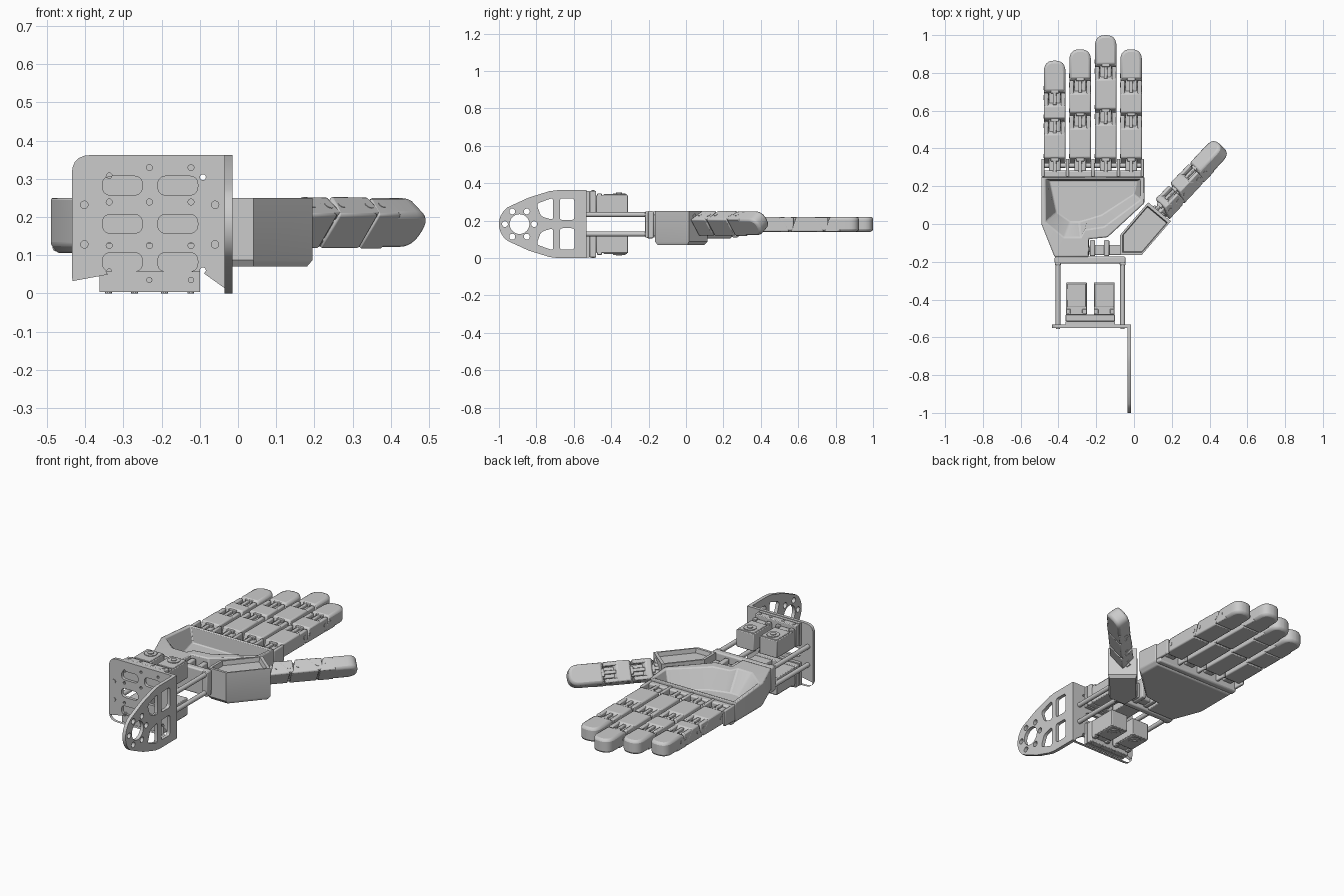
import bpy, bmesh
from math import sin, cos, pi, radians
from mathutils import Matrix, Vector

if "Cube" in bpy.data.objects:
    bpy.data.objects.remove(bpy.data.objects["Cube"])

T = Matrix.Translation
ID = Matrix.Identity(4)
# local (x, y, z) -> world (z, x, y): draws a side profile in y/z, extruded along x
SIDE = Matrix(((0, 0, 1, 0), (1, 0, 0, 0), (0, 1, 0, 0), (0, 0, 0, 1)))
# local (x, y) -> world (x, z): draws a front profile
FRONT = Matrix.Rotation(pi / 2, 4, 'X')
BACK = Matrix.Rotation(-pi / 2, 4, 'X')


def finish(o, M, bevel=0):
    o.matrix_world = M
    if bevel:
        m = o.modifiers.new("edge", 'BEVEL')
        m.width, m.segments, m.limit_method = bevel, 2, 'ANGLE'
    bpy.ops.object.select_all(action='DESELECT')
    o.select_set(True)
    bpy.context.view_layer.objects.active = o
    bpy.ops.object.shade_smooth_by_angle(angle=radians(35))
    return o


def loft(name, loops, M=ID, bevel=0):
    bm = bmesh.new()
    rings = [[bm.verts.new(p) for p in lp] for lp in loops]
    n = len(rings[0])
    for a, b in zip(rings, rings[1:]):
        for i in range(n):
            bm.faces.new((a[i], a[(i + 1) % n], b[(i + 1) % n], b[i]))
    bm.faces.new(rings[0][::-1])
    bm.faces.new(rings[-1])
    bmesh.ops.recalc_face_normals(bm, faces=bm.faces)
    me = bpy.data.meshes.new(name)
    bm.to_mesh(me)
    bm.free()
    o = bpy.data.objects.new(name, me)
    bpy.context.collection.objects.link(o)
    return finish(o, M, bevel)


def prism(name, pts, z0, z1, M=ID, bevel=0):
    return loft(name, [[(x, y, z) for x, y in pts] for z in (z0, z1)], M, bevel)


def rect(x0, x1, y0, y1):
    return [(x0, y0), (x1, y0), (x1, y1), (x0, y1)]


def box(name, x0, x1, y0, y1, z0, z1, M=ID, bevel=0):
    return prism(name, rect(x0, x1, y0, y1), z0, z1, M, bevel)


def circle(x, y, r, n=16):
    return [(x + r * cos(2 * pi * i / n), y + r * sin(2 * pi * i / n)) for i in range(n)]


def rounded(pts, r, n=5):
    # replace each corner by a quadratic arc; r may be one value or one per corner
    out = []
    for i, p in enumerate(pts):
        ri = r[i] if isinstance(r, (list, tuple)) else r
        p, a, b = Vector(p), Vector(pts[i - 1]), Vector(pts[(i + 1) % len(pts)])
        if not ri:
            out.append(tuple(p))
            continue
        s, e = p + (a - p).normalized() * ri, p + (b - p).normalized() * ri
        for k in range(n + 1):
            t = k / n
            out.append(tuple(s * (1 - t) ** 2 + p * 2 * t * (1 - t) + e * t * t))
    return out


def pierced(name, outlines, thick, M):
    # flat plate with holes: first outline is the edge, the others are openings
    cu = bpy.data.curves.new(name, 'CURVE')
    cu.dimensions, cu.fill_mode, cu.extrude = '2D', 'BOTH', thick / 2
    for pts in outlines:
        s = cu.splines.new('POLY')
        s.points.add(len(pts) - 1)
        for q, (x, y) in zip(s.points, pts):
            q.co = (x, y, 0, 1)
        s.use_cyclic_u = True
    o = bpy.data.objects.new(name, cu)
    bpy.context.collection.objects.link(o)
    o.matrix_world = M
    bpy.ops.object.select_all(action='DESELECT')
    o.select_set(True)
    bpy.context.view_layer.objects.active = o
    bpy.ops.object.convert(target='MESH')
    return finish(bpy.context.object, M)


# front mounting plate with slots and screw holes
plate = [rounded(rect(-.435, -.016, 0, .362), [.05, 0, 0, .05])]
for z in (.082, .182, .282):
    for x0, x1 in ((-.355, -.25), (-.21, -.105)):
        plate.append(rounded(rect(x0, x1, z - .025, z + .025), .024))
for s in (1, -1):
    for x, dz in ((-.232, .147), (-.123, .147), (-.232, .057), (-.337, .057), (-.123, .057),
                  (-.337, .125), (-.092, .122)):
        plate.append(circle(x, .182 + s * dz, .008, 10))
pierced("mount_plate", plate, .018, T((0, -.542, 0)) @ FRONT)

# side flange: rounded arm end with a ring of holes and four windows
c, zc = -.89, .181
arc = [(c + .11 * cos(a), zc + .11 * sin(a)) for a in [radians(125 + 110 * i / 14) for i in range(15)]]
shoulder = [(-.533, .362), (-.69, .362), (-.73, .357), (-.84, .323), (-.91, .291)]
flange = [shoulder + arc + [(y, .362 - z) for y, z in shoulder[::-1]]]
flange.append(circle(c, zc, .053, 24))
for i in range(6):
    flange.append(circle(c + .078 * cos(i * pi / 3), zc + .078 * sin(i * pi / 3), .016, 12))
for s in (1, -1):
    mir = lambda pts: [(y, zc + s * (z - zc)) for y, z in pts]
    flange.append(rounded(mir(rect(-.675, -.597, .203, .318)), .015, 3))
    flange.append(rounded(mir([(-.775, .222), (-.71, .203), (-.71, .322), (-.80, .29)]), .018, 3))
pierced("side_flange", flange, .02, T((-.025, 0, 0)) @ SIDE)

# four rods with screw heads, plus the wrist plate
for x in (-.402, -.06):
    for z in (.128, .232):
        prism("rod", circle(x, -z, .013), -.54, -.19, BACK)
        prism("rod_screw", circle(x, -z, .011, 12), -.556, -.54, BACK)
    box("wrist_lug", x - .016, x + .016, -.218, -.2, .108, .248, ID, .004)
box("wrist_plate", -.42, -.045, -.21, -.172, .105, .25, ID, .008)

# motors above and below, mirrored about the plate's middle height
for s in (1, -1):
    M = T((0, 0, .181)) @ Matrix.Diagonal((1, 1, s, 1))
    box("motor_mount", -.362, -.1, -.535, -.515, .05, .178, M)
    box("motor_mount_foot", -.362, -.1, -.515, -.48, .055, .178, M, .004)
    for x in (-.305, -.158):
        box("motor", x - .055, x + .055, -.48, -.31, .056, .155, M, .004)
        box("motor_lid", x - .05, x + .05, -.44, -.315, .15, .16, M, .003)
        prism("motor_hub", circle(x, -.357, .034, 20), .155, .164, M)
        prism("motor_shaft", circle(x, -.357, .016, 12), .16, .168, M)
        for d in (-.043, .043):
            box("motor_tab", x + d - .012, x + d + .012, -.475, -.45, .15, .164, M, .003)
            prism("mount_screw", circle(x + d * .8, -.497, .009, 10), .17, .181, M)

# palm tray: chamfered underside, raised rim, sunken floor
rim = [(-.42, -.175), (-.24, -.175), (-.24, -.08), (-.14, -.07), (.055, .11), (.055, .25), (-.49, .25), (-.49, 0)]
inner = [(-.37, -.07), (-.28, -.07), (-.26, -.03), (-.16, -.015), (.035, .13), (.035, .237), (-.468, .237), (-.468, .01)]
floor = [(-.34, .01), (-.29, .01), (-.25, .02), (-.17, .045), (.0, .155), (.02, .23), (-.45, .23), (-.41, .06)]
under = [(-.22 + (x + .22) * .93, .05 + (y - .05) * .96) for x, y in rim]
top = lambda y: .25 - max(0, y) * .08
loft("palm", [[(x, y, .105) for x, y in under], [(x, y, .128) for x, y in rim],
              [(x, y, top(y)) for x, y in rim], [(x, y, top(y)) for x, y in inner],
              [(x, y, .14) for x, y in floor]], ID, .006)

# knuckle bar and the lugs between the fingers
box("knuckle_bar", -.485, .05, .245, .282, .11, .215, ID, .008)
for x in (-.4815, -.3525, -.2175, -.0825, .0455):
    box("knuckle_lug", x - .0085, x + .0085, .25, .345, .13, .22, ID, .005)

# thumb base: angled housing with recessed top, and its hinge to the wrist
tb = [(-.075, -.165), (.04, -.165), (.195, .015), (.075, .115), (-.075, -.06)]
scale = lambda k: [(.05 + (x - .05) * k, -.045 + (y + .045) * k) for x, y in tb]
loft("thumb_base", [[(x, y, z) for x, y in scale(k)]
                    for k, z in ((.9, .07), (1, .087), (1, .25), (.88, .25), (.84, .225))])
box("thumb_hinge", -.235, -.065, -.165, -.11, .12, .21, ID, .006)
for x in (-.22, -.145):
    box("thumb_hinge_lug", x - .014, x + .014, -.17, -.085, .115, .235, ID, .006)
prism("thumb_hinge_pin", circle(-.135, .19, .014, 12), -.24, -.06, SIDE)


def finger(name, M, joints, end, w=.057):
    # joints are hinge positions along local y; the last segment is the rounded tip
    S = M @ SIDE
    stops = joints + [end]
    for i, (a, b) in enumerate(zip(stops, stops[1:])):
        # hinge at the start of each segment
        box(name + "_tongue", -.03, .03, a - .05, a + .05, -.032, .022, M, .006)
        prism(name + "_pin", circle(a, 0, .013, 12), -w - .001, w + .001, S)
        box(name + "_tendon_guide", -.01, .01, a - .04, a + .03, .02, .034, M, .003)
        box(name + "_tendon_bar", -.022, .022, a + .022, a + .04, .018, .036, M, .003)
        prism(name + "_screw", circle((a + .05), 0, .011, 10), -w - .0015, w + .0015, S)
        if i < len(joints) - 1:
            # segment body with slanted, overlapping armour ends
            prism(name + "_segment", [(a + .008, -.041), (b + .003, -.041), (b - .012, 0), (b - .045, .039),
                                      (a + .04, .039), (a + .026, 0)], -w, w, S, .007)
            for x in (-w + .012, w - .012):
                box(name + "_cheek", x - .0115, x + .0115, b - .06, b + .024, -.034, .036, M, .005)
        else:
            outline = rounded([(-w, a + .03), (w, a + .03), (w, end), (-w, end)], [0, 0, .056, .056], 6)
            prism(name + "_tip", outline, -.041, .039, M, .014)
            prism(name + "_shell", [(a + .005, -.041), (a + .09, -.041), (a + .09, .03), (a + .03, .03)],
                  -w, w, S, .005)


# four fingers
for name, x, joints, end in (("little_finger", -.42, [.31, .52, .67], .865),
                             ("ring_finger", -.285, [.31, .55, .735], .925),
                             ("middle_finger", -.15, [.31, .57, .81], 1.0),
                             ("index_finger", -.015, [.31, .55, .735], .925)):
    finger(name, T((x, 0, .181)), joints, end)

# thumb: swung outward and rolled so its grip faces the fingers
finger("thumb", T((.137, .065, .186)) @ Matrix.Rotation(radians(47 - 90), 4, 'Z')
       @ Matrix.Rotation(radians(-52), 4, 'Y'), [-.005, .11, .265], .478)
